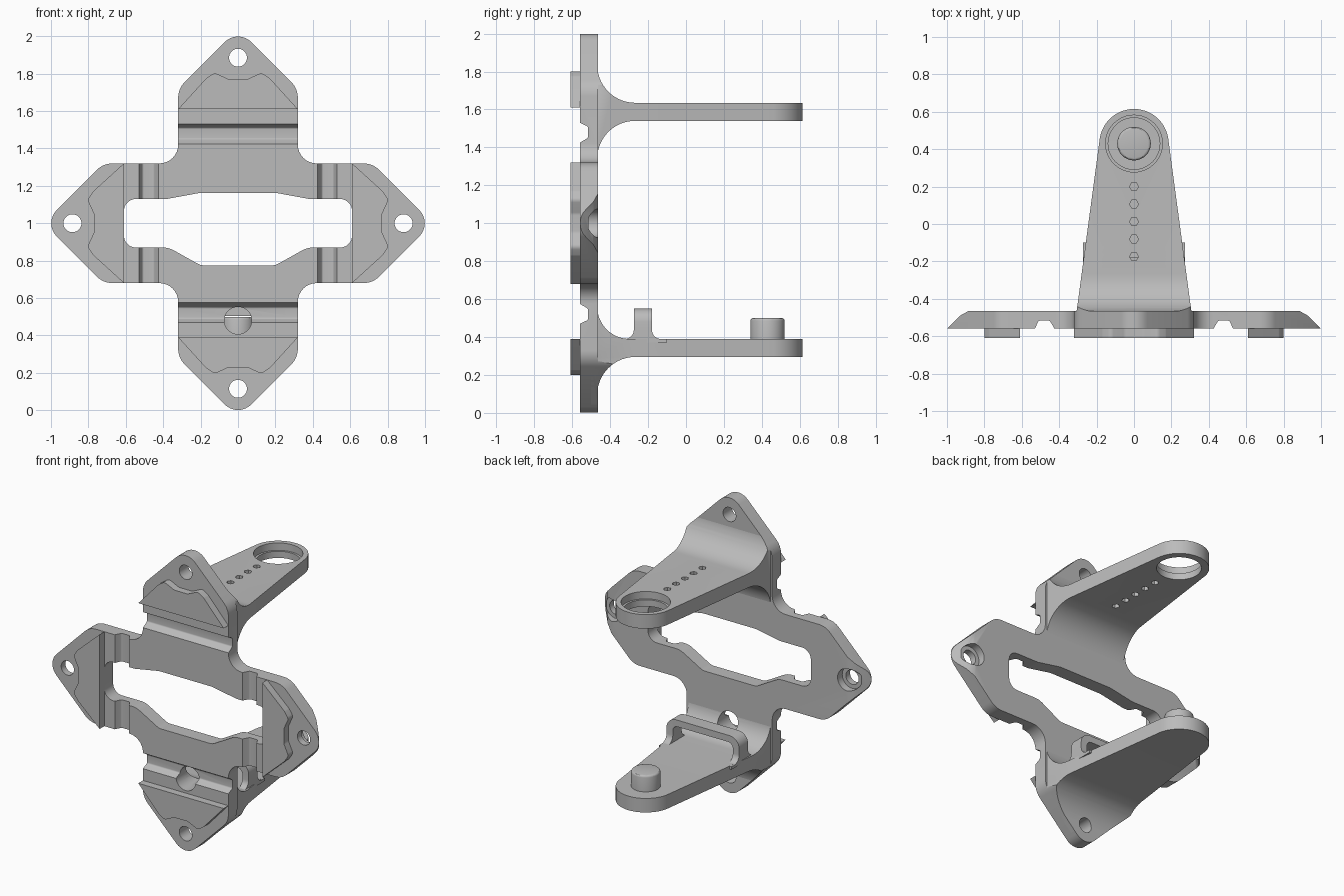
import bpy, bmesh, math
from mathutils import Vector

cube = bpy.data.objects.get("Cube")
if cube:
    bpy.data.objects.remove(cube, do_unlink=True)

grey = bpy.data.materials.new("plain_grey")
grey.use_nodes = True
grey.diffuse_color = (0.5, 0.5, 0.5, 1)
grey.node_tree.nodes["Principled BSDF"].inputs["Base Color"].default_value = (0.5, 0.5, 0.5, 1)

BACK, FRONT = -0.465, -0.56      # plate faces
AXES = {"xy": lambda u, v, w: (u, v, w),
        "xz": lambda u, v, w: (u, w, v),
        "yz": lambda u, v, w: (w, u, v)}


def rounded(points, steps=8):
    """Replace each corner (u, v, radius) with an arc."""
    out = []
    for i, p in enumerate(points):
        c = Vector(p[:2])
        r = p[2] if len(p) > 2 else 0
        if not r:
            out.append(c)
            continue
        a = (Vector(points[i - 1][:2]) - c).normalized()
        b = (Vector(points[(i + 1) % len(points)][:2]) - c).normalized()
        half = a.angle(b) / 2
        centre = c + (a + b).normalized() * (r / math.sin(half))
        s = c + a * (r / math.tan(half)) - centre
        e = c + b * (r / math.tan(half)) - centre
        turn = s.angle_signed(e)
        for k in range(steps + 1):
            t = -turn * k / steps
            out.append(centre + Vector((s.x * math.cos(t) - s.y * math.sin(t),
                                        s.x * math.sin(t) + s.y * math.cos(t))))
    return out


def circle(u, v, r, n=32):
    return [(u + r * math.cos(2 * math.pi * k / n), v + r * math.sin(2 * math.pi * k / n))
            for k in range(n)]


def prism(name, points, plane, lo, hi):
    """Extrude a flat profile along the axis normal to its plane."""
    bm = bmesh.new()
    f = AXES[plane]
    face = bm.faces.new([bm.verts.new(f(p[0], p[1], lo)) for p in points])
    ext = bmesh.ops.extrude_face_region(bm, geom=[face])
    bmesh.ops.translate(bm, vec=f(0, 0, hi - lo),
                        verts=[g for g in ext["geom"] if isinstance(g, bmesh.types.BMVert)])
    bmesh.ops.recalc_face_normals(bm, faces=bm.faces)
    mesh = bpy.data.meshes.new(name)
    bm.to_mesh(mesh)
    bm.free()
    mesh.materials.append(grey)
    obj = bpy.data.objects.new(name, mesh)
    bpy.context.collection.objects.link(obj)
    return obj


def boolean(obj, cutter, op="DIFFERENCE"):
    """Apply a boolean and remove the cutter."""
    cutter.hide_render = True
    mod = obj.modifiers.new("cut", "BOOLEAN")
    mod.operation, mod.solver, mod.object = op, "EXACT", cutter
    bpy.context.view_layer.objects.active = obj
    bpy.ops.object.modifier_apply(modifier=mod.name)
    bpy.data.objects.remove(cutter, do_unlink=True)


def turned(points, quarter):
    """Rotate a front profile in quarter turns, then raise it to the centre height."""
    for _ in range(quarter):
        points = [(p[1], -p[0], *p[2:]) for p in points]
    return [(p[0], p[1] + 1, *p[2:]) for p in points]


# Cross outline, shared by the plate and the arm roots
lobe = [(0, 1.04, 0.1), (0.32, 0.72, 0.12), (0.32, 0.32, 0.1), (0.72, 0.32, 0.12)]
outline = rounded([p for q in range(4) for p in turned(lobe, q)])
plate = prism("mounting_plate", outline, "xz", FRONT, BACK)

# Central window
half = [(0.2, 0.163, 0.1), (0.38, 0.13, 0.1), (0.61, 0.13, 0.065),
        (0.61, -0.13, 0.065), (0.37, -0.13, 0.12), (0.2, -0.225, 0.07)]
window = half + [(-x, z, r) for x, z, r in reversed(half)]
boolean(plate, prism("cut", rounded(turned(window, 0)), "xz", -0.8, 0))

# Grooves across the front of every lobe
for s in (1, -1):
    groove = [(0.425, -0.6), (0.425, FRONT), (0.45, -0.517, 0.012),
              (0.51, -0.517, 0.012), (0.53, FRONT), (0.53, -0.6)]
    boolean(plate, prism("cut", rounded([(s * p[0], *p[1:]) for p in groove], 4), "xy", 0.6, 1.4))
    boolean(plate, prism("cut", rounded([(p[1], 1 + s * p[0], *p[2:]) for p in groove], 4),
                         "yz", -0.4, 0.4))

# Side tips: bevelled backs and counterbored holes
for s in (1, -1):
    bevel = [(s * 0.885, BACK), (s * 0.93, -0.49), (s * 1.0, FRONT),
             (s * 1.1, FRONT), (s * 1.1, -0.4), (s * 0.885, -0.4)]
    boolean(plate, prism("cut", bevel, "xy", 0.6, 1.4))
    boolean(plate, prism("cut", circle(s * 0.885, 1, 0.075), "xz", -0.515, -0.3))
    boolean(plate, prism("cut", circle(s * 0.885, 1, 0.048), "xz", -0.8, -0.3))


def arm(name, z_low, z_high, r_low, r_high):
    """Tapered arm with a round end and filleted root."""
    y = BACK - 0.003
    side = [(-0.5, z_high + 0.25), (y, z_high + 0.25), (y, z_high, r_high), (0.7, z_high),
            (0.7, z_low), (y, z_low, r_low), (y, z_low - 0.25), (-0.5, z_low - 0.25)]
    obj = prism(name, rounded(side, 14), "yz", -0.4, 0.4)
    plan = [(0.314, -0.52)]
    for k in range(25):
        t = math.radians(8 + 164 * k / 24)
        plan.append((0.185 * math.cos(t), 0.43 + 0.185 * math.sin(t)))
    plan.append((-0.314, -0.52))
    boolean(obj, prism("cut", plan, "xy", -0.5, 2.5), "INTERSECT")
    boolean(obj, prism("cut", outline, "xz", -0.7, 0.9), "INTERSECT")
    return obj


upper = arm("upper_arm", 1.54, 1.635, 0.2, 0.2)
lower = arm("lower_arm", 0.295, 0.39, 0.2, 0.17)

# Upper arm: stepped ring opening and a row of small holes
boolean(upper, prism("cut", circle(0, 0.43, 0.152, 48), "xy", 1.585, 1.8))
boolean(upper, prism("cut", circle(0, 0.43, 0.138, 48), "xy", 1.4, 1.8))
for i in range(5):
    boolean(upper, prism("cut", circle(0, 0.2 - 0.0935 * i, 0.024, 6), "xy", 1.4, 1.8))

# Screw holes in the top and bottom tips, and the cable hole above the lower arm
for obj, z, r in ((plate, 1.885, 0.048), (upper, 1.885, 0.048),
                  (plate, 0.115, 0.048), (lower, 0.115, 0.048),
                  (plate, 0.48, 0.073), (lower, 0.48, 0.073)):
    boolean(obj, prism("cut", circle(0, z, r), "xz", -0.8, -0.29))

# Notched pads on the front of the four lobes
pad = [(-0.32, 0.61), (-0.17, 0.775, 0.03), (-0.125, 0.805, 0.03), (-0.05, 0.77, 0.04),
       (0.05, 0.77, 0.04), (0.125, 0.805, 0.03), (0.17, 0.775, 0.03), (0.32, 0.61)]
for q, side_name in enumerate(("top", "left", "bottom", "right")):
    prism(side_name + "_pad", rounded(turned(pad, q), 4), "xz", -0.61, FRONT + 0.003)

# Strap loop across the lower arm, with flared feet
loop = [(-0.272, 0.37), (-0.272, 0.55, 0.07), (0.272, 0.55, 0.07), (0.272, 0.37),
        (0.225, 0.37), (0.225, 0.505, 0.035), (-0.225, 0.505, 0.035), (-0.225, 0.37)]
strap = prism("strap_loop", rounded(loop), "xz", -0.4, 0)
foot = [(-0.35, 0.36), (-0.35, 0.389), (-0.275, 0.389, 0.05), (-0.275, 0.57),
        (-0.18, 0.57), (-0.18, 0.389, 0.05), (-0.1, 0.389), (-0.1, 0.36)]
boolean(strap, prism("cut", rounded(foot), "yz", -0.4, 0.4), "INTERSECT")

# Pivot pin with a softened top edge
pin = prism("pivot_pin", circle(0, 0.43, 0.09, 40), "xy", 0.37, 0.5)
bm = bmesh.new()
bm.from_mesh(pin.data)
rim = [e for e in bm.edges if all(v.co.z > 0.49 for v in e.verts)]
bmesh.ops.bevel(bm, geom=rim, offset=0.014, segments=3, affect="EDGES", profile=0.5)
bm.to_mesh(pin.data)
bm.free()

# Smooth curved faces, keep hard edges
bpy.ops.object.select_all(action="DESELECT")
for obj in bpy.context.collection.objects:
    if obj.type == "MESH" and grey.name in obj.data.materials:
        obj.select_set(True)
        bpy.context.view_layer.objects.active = obj
bpy.ops.object.shade_smooth_by_angle(angle=math.radians(30))
